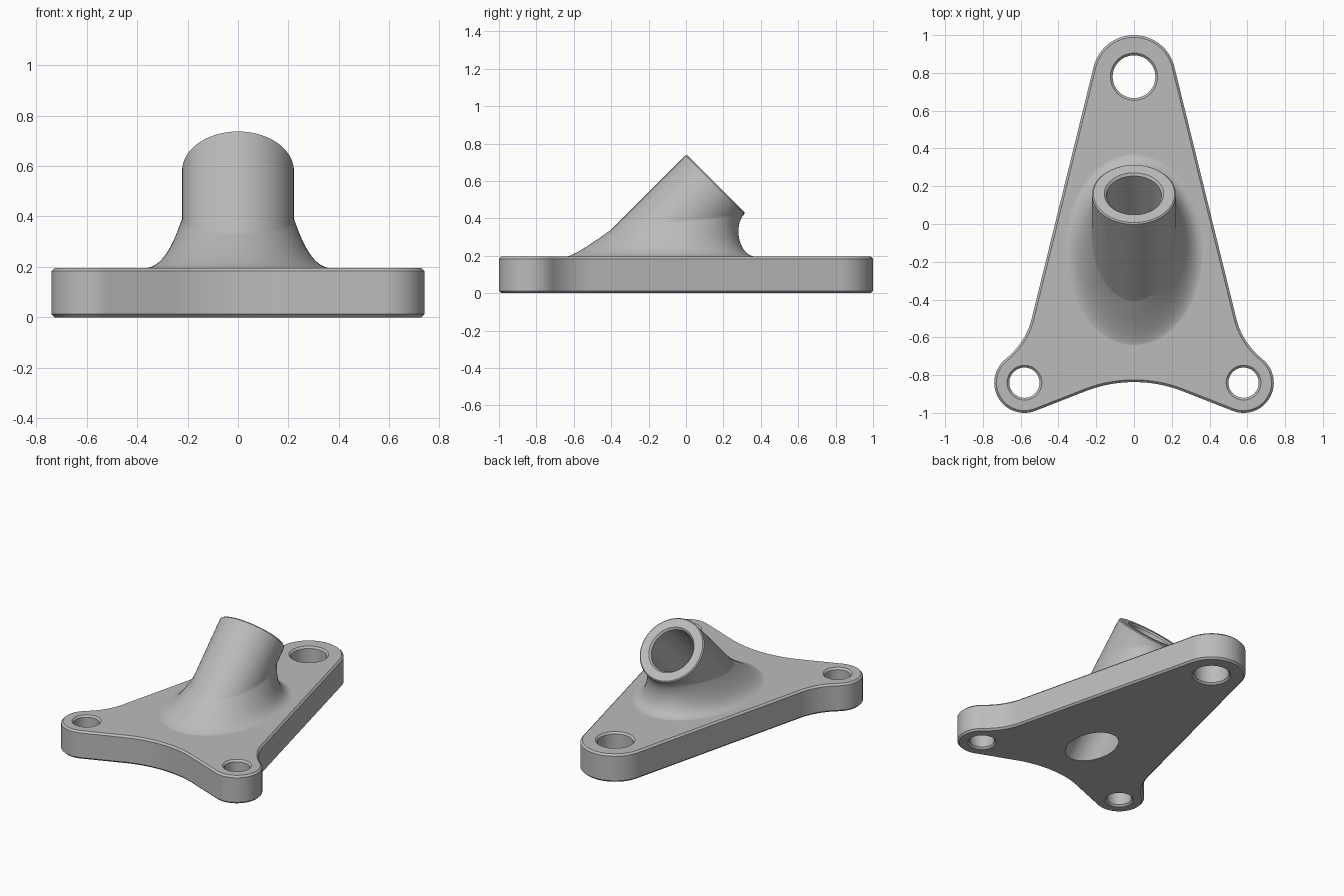
import bpy, bmesh
from math import sin, cos, pi, radians
from mathutils import Vector, Matrix

cube = bpy.data.objects.get("Cube")
if cube:
    bpy.data.objects.remove(cube, do_unlink=True)

T = 0.195            # plate thickness
TUBE_R = 0.222
SEG = 96
TIP = Vector((0, 0.16, 0.585))
AXIS = Vector((0, 1, 1)).normalized()
DOWN = Vector((0, 1, -1)).normalized()   # across the tube, towards its underside

grey = bpy.data.materials.new("grey metal")
grey.use_nodes = True
grey.diffuse_color = (0.5, 0.5, 0.5, 1)
grey.node_tree.nodes["Principled BSDF"].inputs["Base Color"].default_value = (0.5, 0.5, 0.5, 1)


def make_object(name, bm):
    bmesh.ops.recalc_face_normals(bm, faces=bm.faces)
    mesh = bpy.data.meshes.new(name)
    bm.to_mesh(mesh)
    bm.free()
    mesh.materials.append(grey)
    obj = bpy.data.objects.new(name, mesh)
    bpy.context.collection.objects.link(obj)
    return obj


def loft(name, rings):
    """Closed solid skinned through rings of points, capped at both ends."""
    bm = bmesh.new()
    loops = [[bm.verts.new(p) for p in ring] for ring in rings]
    n = len(rings[0])
    for a, b in zip(loops, loops[1:]):
        for i in range(n):
            j = (i + 1) % n
            bm.faces.new((a[i], a[j], b[j], b[i]))
    bm.faces.new(loops[0])
    bm.faces.new(loops[-1])
    return make_object(name, bm)


def lathe(name, profile, matrix):
    """Solid of revolution from (radius, height) pairs."""
    return loft(name, [[matrix @ Vector((r * cos(2 * pi * i / SEG), r * sin(2 * pi * i / SEG), h))
                        for i in range(SEG)] for r, h in profile])


def arc(cx, cy, r, start, end, steps):
    angles = [radians(start + (end - start) * i / steps) for i in range(steps + 1)]
    return [(cx + r * cos(a), cy + r * sin(a)) for a in angles]


# Three-lobed base plate: half outline, mirrored, extruded and chamfered
half = (arc(0, -1.546, 0.709, 90, 68.5, 14)
        + arc(0.58, -0.84, 0.16, -111.5, 51.8, 28)
        + arc(0.922, -0.406, 0.392, 231.8, 193.8, 14)
        + arc(0, 0.78, 0.22, 13.8, 90, 16))
outline = half + [(-x, y) for x, y in reversed(half[1:-1])]
bm = bmesh.new()
base = bm.faces.new([bm.verts.new((x, y, 0)) for x, y in outline])
top = bmesh.ops.extrude_face_region(bm, geom=[base], use_keep_orig=True)
bmesh.ops.translate(bm, vec=(0, 0, T), verts=[g for g in top["geom"] if isinstance(g, bmesh.types.BMVert)])
rim = [e for e in bm.edges if abs(e.verts[0].co.z - e.verts[1].co.z) < 0.001]
bmesh.ops.bevel(bm, geom=rim, offset=0.012, segments=1, affect='EDGES')
bracket = make_object("mounting_bracket", bm)


# Slanted tube with a flared foot blending into the plate
def tube_ring(radius, depth):
    return [TIP - AXIS * depth + radius * (Vector((cos(a), 0, 0)) + DOWN * sin(a)) for a in angles]


angles = [2 * pi * i / SEG for i in range(SEG)]
FLARE = 16
foot = [[] for _ in range(FLARE + 1)]
for a in angles:
    c, s = cos(a), sin(a)
    p0 = Vector((0.375 * c, -0.135 + 0.515 * s, T - 0.001))
    p1 = p0 - Vector((c, s, 0)) * (0.075 + 0.025 * s)
    rim_pt = TIP + TUBE_R * (Vector((c, 0, 0)) + DOWN * s)
    seam_z = 0.38 + 0.0425 * s + 0.01 * c * c
    p3 = rim_pt - AXIS * ((rim_pt.z - seam_z) / AXIS.z)
    p2 = p3 + Vector((0.035 * c, -0.06, -0.05 - 0.05 * c * c - 0.01 * s))
    for k in range(FLARE + 1):
        t = k / FLARE
        u = 1 - t
        foot[k].append(p0 * u**3 + p1 * (3 * u * u * t) + p2 * (3 * u * t * t) + p3 * t**3)
buried = [Vector((p.x, p.y, T / 2)) for p in foot[0]]
tube = loft("angled_tube", [buried] + foot + [tube_ring(TUBE_R, 0.007), tube_ring(TUBE_R - 0.007, 0)])

# Cutters: chamfered tube bore and three chamfered bolt holes
along = Matrix.Translation(TIP) @ Vector((0, 0, 1)).rotation_difference(AXIS).to_matrix().to_4x4()
cutters = [lathe("bore_cutter", [(0.145, -1.2), (0.145, -0.012), (0.207, 0.05)], along)]
for x, y, r in ((0, 0.78, 0.113), (0.58, -0.84, 0.08), (-0.58, -0.84, 0.08)):
    c = 0.012
    cutters.append(lathe("bolt_hole_cutter",
                         [(r + 2 * c, -c), (r, c), (r, T - c), (r + 2 * c, T + c)],
                         Matrix.Translation((x, y, 0))))

# Join the tube, cut the holes, then drop the helpers
bpy.ops.object.select_all(action='DESELECT')
bpy.context.view_layer.objects.active = bracket
bracket.select_set(True)
for helper in [tube] + cutters:
    helper.hide_render = True
    mod = bracket.modifiers.new("shape", 'BOOLEAN')
    mod.operation = 'UNION' if helper is tube else 'DIFFERENCE'
    mod.solver = 'EXACT'
    mod.object = helper
    bpy.ops.object.modifier_apply(modifier=mod.name)
    bpy.data.objects.remove(helper, do_unlink=True)

# Smooth curved walls, crisp chamfers, flat large faces
bpy.ops.object.shade_smooth_by_angle(angle=radians(30))
weighted = bracket.modifiers.new("flat_faces", 'WEIGHTED_NORMAL')
weighted.keep_sharp = True
